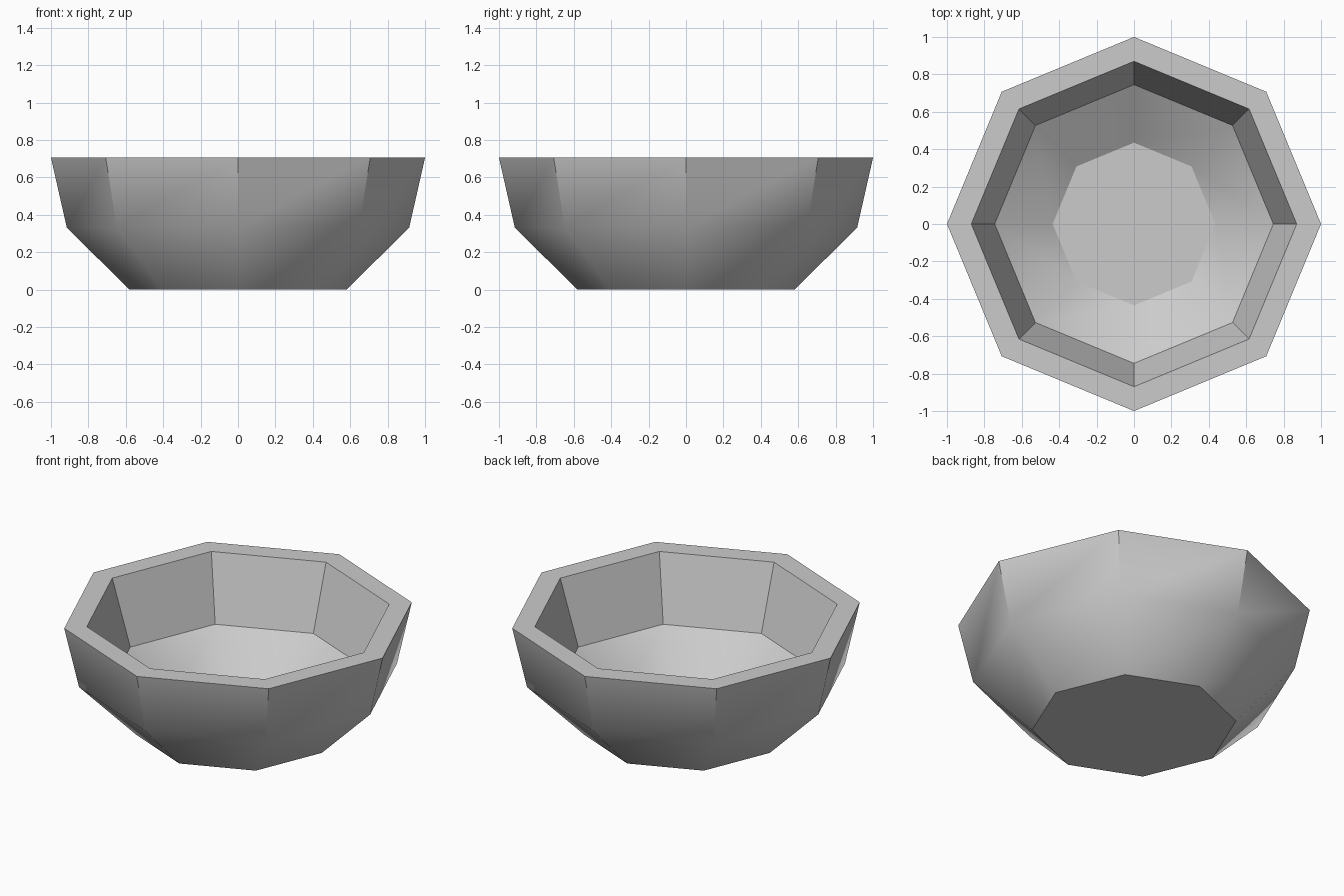
import bpy, bmesh
from math import cos, sin, pi, radians

if "Cube" in bpy.data.objects:
    bpy.data.objects.remove(bpy.data.objects["Cube"])

SIDES = 8
# Radius and height, from the outer foot over the rim to the inner floor
PROFILE = [(0.58, 0.0), (0.915, 0.33), (1.0, 0.705),
           (0.87, 0.705), (0.745, 0.307), (0.435, 0.1)]

bm = bmesh.new()
rings = [[bm.verts.new((r * cos(2 * pi * i / SIDES), r * sin(2 * pi * i / SIDES), z))
          for i in range(SIDES)] for r, z in PROFILE]

# Walls and rim
for a, b in zip(rings, rings[1:]):
    for i in range(SIDES):
        j = (i + 1) % SIDES
        bm.faces.new((a[i], a[j], b[j], b[i]))

# Underside and inner floor
bm.faces.new(rings[0][::-1])
bm.faces.new(rings[-1])
bmesh.ops.recalc_face_normals(bm, faces=bm.faces)

mesh = bpy.data.meshes.new("bowl")
bm.to_mesh(mesh)
bm.free()
bowl = bpy.data.objects.new("bowl", mesh)
bpy.context.collection.objects.link(bowl)

# Soften only the shallow edges
bpy.context.view_layer.objects.active = bowl
bowl.select_set(True)
bpy.ops.object.shade_smooth_by_angle(angle=radians(33))
